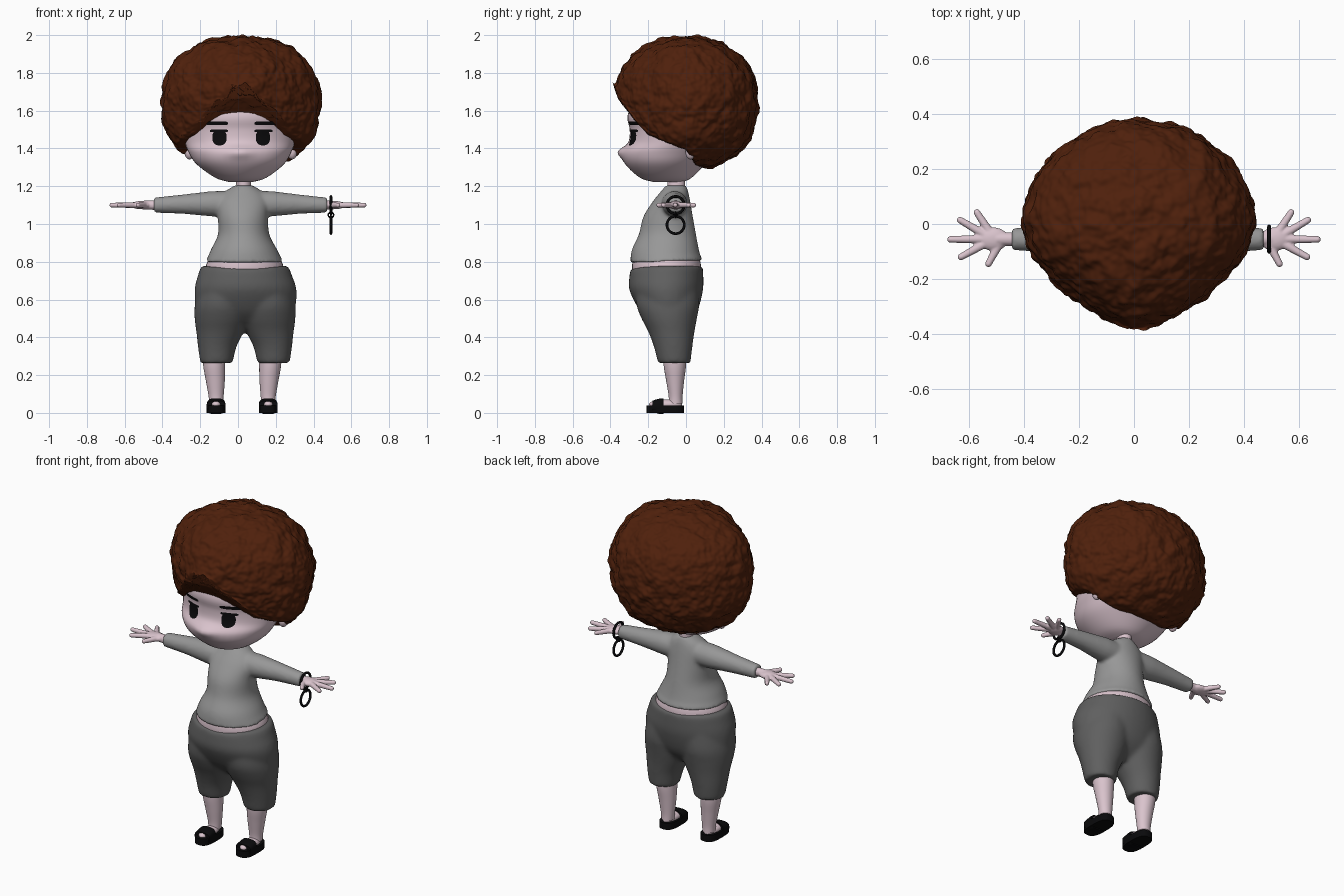
import bpy, bmesh, math
from mathutils import Vector, Matrix, noise
from mathutils.bvhtree import BVHTree

if "Cube" in bpy.data.objects:
    bpy.data.objects.remove(bpy.data.objects["Cube"])


def material(name, rgb):
    m = bpy.data.materials.new(name)
    m.diffuse_color = (*rgb, 1)
    m.use_nodes = True
    m.node_tree.nodes["Principled BSDF"].inputs["Base Color"].default_value = m.diffuse_color
    return m


SKIN = material("pale skin", (0.70, 0.55, 0.61))
HAIR = material("auburn hair", (0.078, 0.0145, 0.0035))
SHIRT = material("light grey cloth", (0.31, 0.31, 0.31))
PANTS = material("dark grey cloth", (0.115, 0.115, 0.115))
BLACK = material("black", (0.003, 0.003, 0.0035))


def finish(name, bm, mat, voxel=0, smooth=3, angle=50):
    bmesh.ops.recalc_face_normals(bm, faces=bm.faces)
    me = bpy.data.meshes.new(name)
    bm.to_mesh(me)
    bm.free()
    ob = bpy.data.objects.new(name, me)
    bpy.context.collection.objects.link(ob)
    me.materials.append(mat)
    bpy.ops.object.select_all(action='DESELECT')
    ob.select_set(True)
    bpy.context.view_layer.objects.active = ob
    bpy.ops.object.shade_smooth_by_angle(angle=math.radians(angle))
    if voxel:  # merge overlapping volumes into one soft skin
        r = ob.modifiers.new("merge", 'REMESH')
        r.mode, r.voxel_size, r.use_smooth_shade = 'VOXEL', voxel, True
        s = ob.modifiers.new("soften", 'SMOOTH')
        s.factor, s.iterations = 0.5, smooth
    return ob


def spline(rows, steps=5):
    out = []
    for i in range(len(rows) - 1):
        a, b, c, d = (rows[max(0, min(len(rows) - 1, i + k))] for k in (-1, 0, 1, 2))
        for s in range(steps):
            t = s / steps
            out.append([0.5 * (2 * q + (r - p) * t + (2 * p - 5 * q + 4 * r - w) * t * t
                               + (3 * q - p - 3 * r + w) * t ** 3)
                        for p, q, r, w in zip(a, b, c, d)])
    return out + [list(rows[-1])]


def skin_rings(bm, rings):
    vs = [[bm.verts.new(p) for p in ring] for ring in rings]
    n = len(vs[0])
    for a, b in zip(vs, vs[1:]):
        for i in range(n):
            bm.faces.new((a[i], a[(i + 1) % n], b[(i + 1) % n], b[i]))
    bm.faces.new(vs[0])
    bm.faces.new(vs[-1])


def loft(bm, rows, n=40):
    """Rows of height, centre x, half width, front y, back y."""
    ang = [2 * math.pi * i / n for i in range(n)]
    skin_rings(bm, [[(cx + rx * math.cos(a), (yf + yb) / 2 + (yb - yf) / 2 * math.sin(a), z)
                     for a in ang] for z, cx, rx, yf, yb in spline(rows)])


def limb(bm, pts, n=14):
    """Round tube running mostly sideways through (x, y, z, radius) points."""
    d = (Vector(pts[-1][:3]) - Vector(pts[0][:3])).normalized()
    u = d.cross(Vector((0, 0, 1))).normalized()
    w = d.cross(u)
    skin_rings(bm, [[Vector(p[:3]) + p[3] * (math.cos(2 * math.pi * i / n) * u
                     + math.sin(2 * math.pi * i / n) * w) for i in range(n)] for p in pts])


def ball(bm, c, r):
    bmesh.ops.create_uvsphere(bm, u_segments=24, v_segments=14, radius=1,
                              matrix=Matrix.LocRotScale(Vector(c), None, Vector(r)))


def oval(cx, cy, w, h, p, n=32):
    """Outline of a rounded box."""
    cs = [(math.cos(2 * math.pi * i / n), math.sin(2 * math.pi * i / n)) for i in range(n)]
    return [(cx + w * math.copysign(abs(c) ** (2 / p), c), cy + h * math.copysign(abs(s) ** (2 / p), s))
            for c, s in cs]


def torus(bm, c, R, r, axis, n=36, m=8):
    g = []
    for i in range(n):
        a = 2 * math.pi * i / n
        for j in range(m):
            b = 2 * math.pi * j / m
            q, h = R + r * math.cos(b), r * math.sin(b)
            p = (h, q * math.cos(a), q * math.sin(a)) if axis == 'x' else (q * math.cos(a), h, q * math.sin(a))
            g.append(bm.verts.new(Vector(c) + Vector(p)))
    for i in range(n):
        for j in range(m):
            k, l = (i + 1) % n * m, (j + 1) % m
            bm.faces.new((g[i * m + j], g[k + j], g[k + l], g[i * m + l]))


# Head with a broad pointed muzzle
bm = bmesh.new()
loft(bm, [(1.222, .015, .06, -.17, -.02), (1.245, .015, .135, -.243, .03), (1.315, .012, .23, -.32, .10),
          (1.38, .01, .272, -.340, .16), (1.435, .01, .292, -.304, .19), (1.50, .01, .30, -.298, .22),
          (1.58, .01, .30, -.308, .24), (1.70, .01, .25, -.25, .20), (1.80, .01, .12, -.14, .10)], 48)
for v in bm.verts:
    if v.co.y < -.1:
        v.co.y -= .022 * math.exp(-((v.co.x - .012) / .055) ** 2 - ((v.co.z - 1.38) / .03) ** 2)
bm.normal_update()
face_tree = BVHTree.FromBMesh(bm)
finish("head", bm, SKIN)


# Painted face details as thin plates hugging the head
def plate(name, shapes):
    bm = bmesh.new()
    for cx, cz, w, h, p in shapes:
        rings = []
        for k in (1, .7, .4, .1):
            ring = []
            for x, z in oval(cx, cz, k * w, k * h, p, 28):
                y = face_tree.ray_cast(Vector((x, -2, z)), Vector((0, 1, 0)))[0].y
                ring.append(bm.verts.new((x, y - .005, z)))
            rings.append(ring)
        for a, b in zip(rings, rings[1:]):
            for i in range(28):
                bm.faces.new((a[i], a[(i + 1) % 28], b[(i + 1) % 28], b[i]))
        bm.faces.new(rings[-1])
    ob = finish(name, bm, BLACK)
    for f in ob.data.polygons:
        if f.normal.y > 0:
            f.flip()


for side, s in (("left", 1), ("right", -1)):
    x = .017 + s * .115
    plate(side + "_eye", [(x, 1.458, .038, .042, 2.4), (x + s * .003, 1.493, .048, .007, 5)])
    plate(side + "_eyebrow", [(x + s * .013, 1.533, .058, .010, 4)])
    bm = bmesh.new()
    ball(bm, (.015 + s * .272, .025, 1.38), (.026, .028, .038))
    finish(side + "_ear", bm, SKIN)

# Curly hair: dome pinched at the front, its underside following the hairline
HAIRLINE = [(-.42, 1.80), (-.385, 1.735), (-.36, 1.665), (-.31, 1.60), (-.27, 1.545), (-.20, 1.47),
            (0, 1.39), (.05, 1.31), (.14, 1.27), (.5, 1.27)]


def hairline(y):
    for (a, za), (b, zb) in zip(HAIRLINE, HAIRLINE[1:]):
        if y <= b:
            return za + (zb - za) * max(0, y - a) / (b - a)
    return HAIRLINE[-1][1]


bm = bmesh.new()
bmesh.ops.create_icosphere(bm, subdivisions=7, radius=1)
for v in bm.verts:
    d = v.co.normalized()
    q = 1.75 + .2 * max(-1, min(1, d.y / .5))
    flat = (abs(d.x) ** q + abs(d.y) ** q) ** (1 / q)
    d /= (flat ** 2.3 + abs(d.z) ** 2.3) ** (1 / 2.3)
    p = Vector((.015 + .422 * d.x, .38 * d.y, 1.64 + .353 * d.z))
    bump = .012 * noise.noise(p * 8) + .012 * noise.noise(p * 19) + .006 * noise.noise(p * 42)
    p += v.co.normalized() * bump
    low = hairline(p.y) + .4 * bump
    k = .022 if p.y < -.15 else .008
    top = max(p.z, low)
    p.z = top + k * math.log(1 + math.exp(-abs(p.z - low) / k))
    v.co = p
finish("curly_hair", bm, HAIR, angle=180)

# Neck and bare waist
bm = bmesh.new()
loft(bm, [(1.14, .03, .045, -.105, 0), (1.20, .03, .039, -.098, -.005), (1.30, .025, .04, -.10, 0)])
finish("neck", bm, SKIN)
bm = bmesh.new()
loft(bm, [(.70, .035, .205, -.28, .075), (.785, .035, .203, -.285, .079), (.86, .033, .16, -.265, .055)])
finish("waist", bm, SKIN)

# Shirt: torso and both sleeves merged
bm = bmesh.new()
loft(bm, [(.798, .034, .205, -.296, .086), (.865, .032, .175, -.286, .068), (.945, .03, .136, -.25, .053),
          (1.04, .026, .133, -.225, .036), (1.12, .027, .135, -.175, .022), (1.17, .03, .10, -.135, .012),
          (1.205, .03, .046, -.105, 0)])
for v in bm.verts:
    if v.co.z < .83:
        v.co.z += .03 * (v.co.y + .2)
for x0, x1, x2 in ((.06, .18, .472), (0, -.14, -.445)):
    limb(bm, [(x0, -.065, 1.105, .072), (x1, -.06, 1.107, .067),
              ((x1 + x2) / 2, -.055, 1.105, .051), (x2, -.055, 1.10, .04)], 24)
finish("shirt", bm, SHIRT, .010, 5)

# Trousers: hips and two legs merged, waistband dipping at the front
bm = bmesh.new()
loft(bm, [(.44, .037, .12, -.13, -.02), (.49, .037, .22, -.195, .03), (.55, .039, .262, -.25, .065),
          (.65, .04, .270, -.300, .090), (.72, .037, .252, -.300, .092), (.772, .035, .228, -.294, .089)])
for v in bm.verts:
    if v.co.z > .74:
        v.co.z += .03 * (v.co.y + .1) + .05 * abs(v.co.x - .035) - .004
for s in (-1, 1):
    loft(bm, [(z, .037 + s * d, r, f, b) for z, d, r, f, b in (
        (.264, .151, .086, -.149, .024), (.35, .147, .102, -.170, .034), (.43, .132, .126, -.200, .045),
        (.50, .122, .145, -.236, .058), (.57, .118, .148, -.262, .07), (.66, .11, .135, -.265, .065))])
finish("trousers", bm, PANTS, .011, 10)

for side, s in (("left", 1), ("right", -1)):
    cx = .022 + s * .138
    # Lower leg and foot
    bm = bmesh.new()
    loft(bm, [(.05, cx, .036, -.092, -.018), (.09, cx, .04, -.092, -.018),
              (.17, cx + s * .004, .05, -.105, -.01), (.25, cx + s * .01, .058, -.118, 0),
              (.33, cx + s * .012, .06, -.12, 0)])
    ball(bm, (cx, -.108, .045), (.038, .088, .027))
    finish(side + "_leg", bm, SKIN)
    # Sandal sole and strap
    bm = bmesh.new()
    skin_rings(bm, [[(x, y, z) for x, y in oval(cx, -.11, .05, .1, 2.9)] for z in (0, .04)])
    finish(side + "_sandal_sole", bm, BLACK)
    bm = bmesh.new()
    skin_rings(bm, [[(x, y, z) for x, z in oval(cx, .035, .05, h, 3)]
                    for y, h in ((-.178, .029), (-.165, .034), (-.14, .041), (-.118, .042))])
    finish(side + "_sandal_strap", bm, BLACK)
    # Hand with spread fingers
    bm = bmesh.new()
    limb(bm, [(s * .42, -.055, 1.10, .026), (s * .50, -.055, 1.10, .024)])
    ball(bm, (s * .512, -.055, 1.10), (.055, .043, .022))
    for bx, by, tx, ty in ((.525, -.03, .572, .042), (.545, -.038, .633, .014), (.55, -.055, .668, -.056),
                           (.54, -.07, .63, -.12), (.495, -.08, .53, -.145)):
        limb(bm, [(s * bx, by, 1.10, .016), (s * tx, ty, 1.10, .0125)])
        ball(bm, (s * tx, ty, 1.10), (.0125, .0125, .0125))
    finish(side + "_hand", bm, SKIN, .0045, 3)

# Bracelet with a hanging hoop
for name, z, R, r, axis in (("bracelet", 1.10, .046, .007, 'x'), ("hanging_hoop", .995, .046, .007, 'x'),
                            ("bracelet_link", 1.048, .014, .004, 'y')):
    bm = bmesh.new()
    torus(bm, (.492, -.055, z), R, r, axis)
    finish(name, bm, BLACK)
